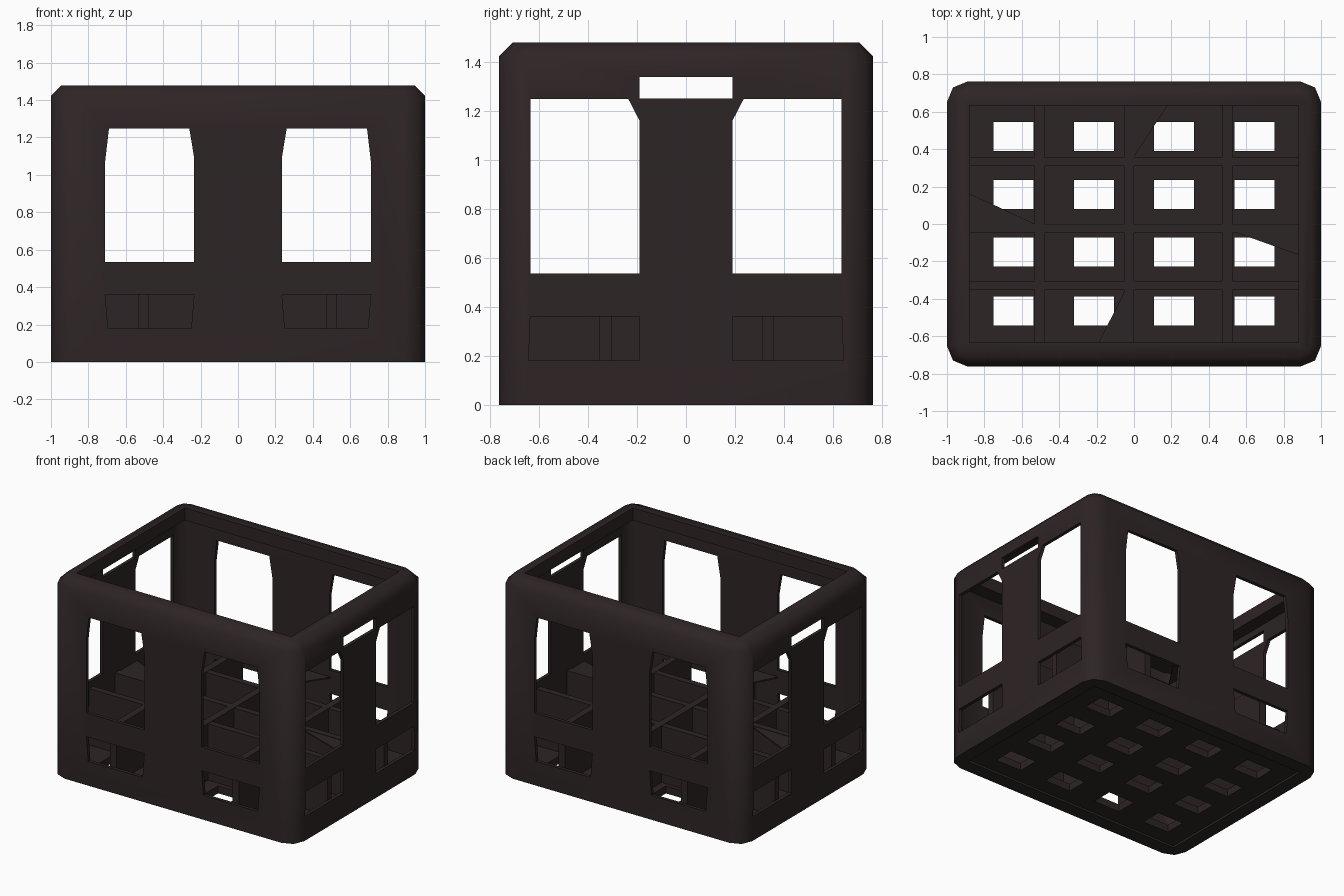
import bpy, bmesh
from mathutils import Vector

if "Cube" in bpy.data.objects:
    bpy.data.objects.remove(bpy.data.objects["Cube"], do_unlink=True)

plastic = bpy.data.materials.new("dark_brown_plastic")
plastic.use_nodes = True
colour = (0.027, 0.018, 0.018, 1)
plastic.diffuse_color = colour
plastic.node_tree.nodes["Principled BSDF"].inputs["Base Color"].default_value = colour


def make(name, bm):
    bmesh.ops.recalc_face_normals(bm, faces=bm.faces[:])
    mesh = bpy.data.meshes.new(name)
    bm.to_mesh(mesh)
    bm.free()
    mesh.materials.append(plastic)
    obj = bpy.data.objects.new(name, mesh)
    bpy.context.collection.objects.link(obj)
    return obj


def add_box(bm, low, high):
    low, high = Vector(low), Vector(high)
    verts = bmesh.ops.create_cube(bm, size=1)["verts"]
    for v in verts:
        v.co = (low + high) / 2 + v.co * (high - low)


def round_corners(bm, radius):
    upright = [e for e in bm.edges
               if abs(e.verts[0].co.z - e.verts[1].co.z) > 1]
    bmesh.ops.bevel(bm, geom=upright, offset=radius, segments=2, profile=0.5, affect='EDGES')


def add_prism(bm, points, place, start, end):
    # Extrude a flat outline between two depths; place() maps (a, b, depth) to 3D
    face = bm.faces.new([bm.verts.new(place(a, b, start)) for a, b in points])
    moved = bmesh.ops.extrude_face_region(bm, geom=[face])["geom"]
    shift = Vector(place(0, 0, end)) - Vector(place(0, 0, start))
    bmesh.ops.translate(bm, vec=shift,
                        verts=[g for g in moved if isinstance(g, bmesh.types.BMVert)])


def cut(obj, bm):
    cutter = make("cutter", bm)
    cutter.hide_render = True
    mod = obj.modifiers.new("cut", 'BOOLEAN')
    mod.object = cutter
    mod.operation = 'DIFFERENCE'
    mod.solver = 'EXACT'
    bpy.context.view_layer.objects.active = obj
    bpy.ops.object.modifier_apply(modifier=mod.name)
    bpy.data.objects.remove(cutter, do_unlink=True)


def mirrored(points):
    return [points, [(-a, b) for a, b in reversed(points)]]


along_y = lambda a, b, d: (a, d, b)
along_x = lambda a, b, d: (d, a, b)
wall = 0.025
floor = 0.07

# Outer body: rounded upright corners and a chamfered rim
bm = bmesh.new()
add_box(bm, (-1, -0.762, 0), (1, 0.762, 1.477))
round_corners(bm, 0.11)
rim = [e for e in bm.edges if all(v.co.z > 1.4 for v in e.verts)]
bmesh.ops.bevel(bm, geom=rim, offset=0.055, segments=1, affect='EDGES')
crate = make("crate_body", bm)

# Inside space, leaving thin walls below a broad rim
bm = bmesh.new()
add_box(bm, (wall - 1, wall - 0.762, floor), (1 - wall, 0.762 - wall, 1.385))
round_corners(bm, 0.1)
cut(crate, bm)

# Opening inside the rim
bm = bmesh.new()
add_box(bm, (-0.88, -0.633, 1.2), (0.88, 0.633, 2))
cut(crate, bm)

# Shallow recess under the floor
bm = bmesh.new()
add_box(bm, (-0.9, -0.66, -1), (0.9, 0.66, 0.015))
cut(crate, bm)

# Floor drain holes
bm = bmesh.new()
for x in (-0.645, -0.215, 0.215, 0.645):
    for y in (-0.465, -0.15, 0.157, 0.467):
        add_box(bm, (x - 0.107, y - 0.078, -0.1), (x + 0.107, y + 0.078, 0.2))
cut(crate, bm)

# Windows and low slots in the long walls
window = [(0.235, 0.535), (0.71, 0.535), (0.71, 1.075), (0.69, 1.247), (0.26, 1.247), (0.235, 1.095)]
slot = [(0.25, 0.18), (0.695, 0.18), (0.71, 0.36), (0.235, 0.36)]
bm = bmesh.new()
for outline in mirrored(window) + mirrored(slot):
    add_prism(bm, outline, along_y, -1, 1)
cut(crate, bm)

# Windows, low slots and hand grips in the short walls
window = [(0.19, 0.535), (0.635, 0.535), (0.635, 1.247), (0.235, 1.247), (0.19, 1.16)]
slot = [(0.19, 0.18), (0.642, 0.18), (0.635, 0.36), (0.19, 0.36)]
grip = [(-0.19, 1.25), (0.19, 1.25), (0.19, 1.337), (-0.19, 1.337)]
bm = bmesh.new()
for outline in mirrored(window) + mirrored(slot) + [grip]:
    add_prism(bm, outline, along_x, -1.2, 1.2)
cut(crate, bm)

# Bottle dividers
top = 0.49
parts = [crate]
for i, x in enumerate((-0.505, -0.026, 0.5)):
    bm = bmesh.new()
    add_box(bm, (x - 0.026, -0.74, floor - 0.01), (x + 0.026, 0.74, top))
    parts.append(make(f"long_divider_{i + 1}", bm))
for i, y in enumerate((-0.328, -0.023, 0.335)):
    bm = bmesh.new()
    add_box(bm, (-0.98, y - 0.024, floor - 0.01), (0.98, y + 0.024, top - 0.002))
    parts.append(make(f"cross_divider_{i + 1}", bm))

# Triangular webs joining the dividers to the walls
webs = [[(-0.97, 0.205), (-0.53, 0.0), (-0.97, -0.04)],
        [(0.97, -0.197), (0.53, -0.04), (0.97, 0.0)],
        [(-0.05, 0.735), (0.245, 0.735), (0.0, 0.36)],
        [(-0.24, -0.735), (0.0, -0.735), (-0.05, -0.36)]]
for i, outline in enumerate(webs):
    bm = bmesh.new()
    add_prism(bm, outline, lambda a, b, d: (a, b, d), top - 0.015, top - 0.005)
    parts.append(make(f"divider_web_{i + 1}", bm))

# Soft shading across the rounded corners
bpy.ops.object.select_all(action='DESELECT')
for obj in parts:
    obj.select_set(True)
bpy.context.view_layer.objects.active = crate
bpy.ops.object.shade_smooth_by_angle(angle=0.87)
